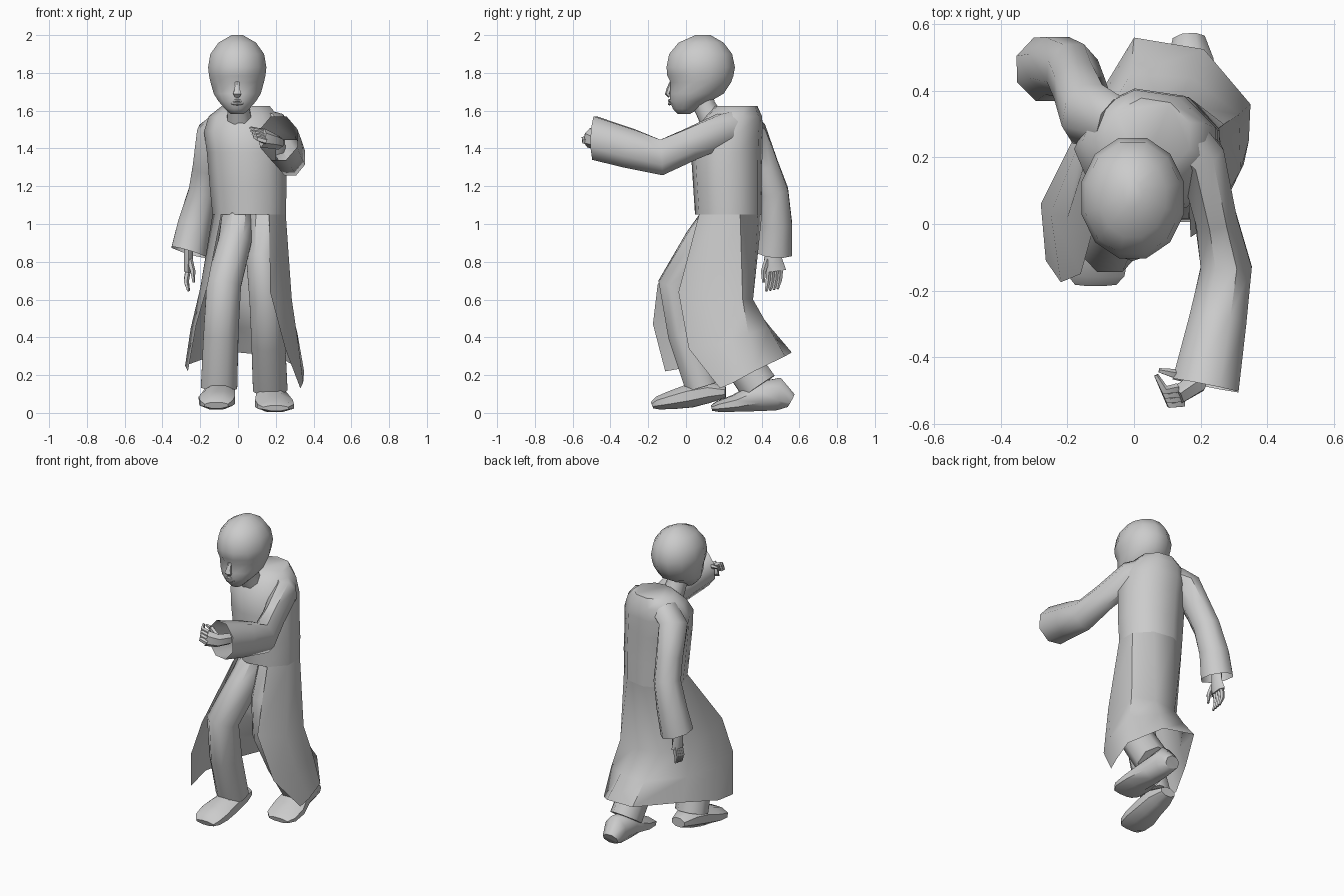
import bpy, bmesh
from math import sin, cos, pi, radians
from mathutils import Vector


def make(name, rows, closed=True, caps=(True, True), angle=50):
    """Skin a list of vertex rows into one mesh."""
    bm = bmesh.new()
    vs = [[bm.verts.new(p) for p in r] for r in rows]
    n = len(rows[0])
    for a, b in zip(vs, vs[1:]):
        for i in range(n if closed else n - 1):
            j = (i + 1) % n
            bm.faces.new((a[i], a[j], b[j], b[i]))
    if closed and caps[0]:
        bm.faces.new(vs[0][::-1])
    if closed and caps[1]:
        bm.faces.new(vs[-1])
    bmesh.ops.recalc_face_normals(bm, faces=bm.faces)
    me = bpy.data.meshes.new(name)
    bm.to_mesh(me)
    bm.free()
    ob = bpy.data.objects.new(name, me)
    bpy.context.collection.objects.link(ob)
    bpy.ops.object.select_all(action='DESELECT')
    ob.select_set(True)
    bpy.context.view_layer.objects.active = ob
    bpy.ops.object.shade_smooth_by_angle(angle=radians(angle))
    return ob


def tube(name, pts, ref, n=8, caps=(True, True), end=None, s=1.04):
    """Elliptical tube through points (x, y, z, width radius, height radius)."""
    c = [Vector(p[:3]) for p in pts]
    rows = []
    for i, p in enumerate(pts):
        t = (c[min(i + 1, len(c) - 1)] - c[max(i - 1, 0)]).normalized()
        if end and i == len(pts) - 1:
            t = Vector(end).normalized()
        u = Vector(ref).cross(t).normalized()
        v = t.cross(u)
        rows.append([c[i] + u * p[3] * s * cos(2 * pi * (k + .5) / n) + v * p[4] * s * sin(2 * pi * (k + .5) / n)
                     for k in range(n)])
    return make(name, rows, True, caps)


def ring(cx, cy, z, rx, ry, n=12, start=15):
    ang = [radians(start + 360 * k / n) for k in range(n)]
    return [(cx + rx * cos(a), cy + ry * sin(a), z) for a in ang]


Y, Z = (0, 1, 0), (0, 0, 1)

# Head: horizontal rings (z, front y, back y, half width), eye line set back
prof = [(1.582, -.045, .02, .035), (1.61, -.07, .07, .065), (1.65, -.085, .13, .1), (1.69, -.085, .2, .125),
        (1.75, -.082, .24, .142), (1.785, -.1, .252, .15), (1.83, -.104, .26, .155), (1.9, -.09, .245, .143),
        (1.96, -.04, .2, .1), (2.0, .05, .13, .03)]
make("head", [ring(-.004, (a + b) / 2, z, w * 1.03, (b - a) / 2 * 1.03) for z, a, b, w in prof])
tube("nose", [(-.004, -.075, 1.75, .012, .012), (-.004, -.09, 1.71, .016, .014),
              (-.004, -.097, 1.69, .024, .014), (-.004, -.085, 1.675, .015, .01)], Y, 6)
for nm, z in (("upper_lip", 1.653), ("lower_lip", 1.637)):
    tube(nm, [(-.034, -.075, z, .006, .004), (-.004, -.087, z, .01, .009), (.026, -.075, z, .006, .004)], Z, 6)
tube("neck", [(0, .07, 1.7, .06, .07), (0, .1, 1.62, .06, .06), (.01, .15, 1.53, .07, .07)], Y)

# Robe body
body = [(.065, .225, 1.05, .2, .18), (.06, .22, 1.2, .21, .185), (.05, .215, 1.38, .215, .192),
        (.04, .225, 1.49, .22, .185), (.035, .25, 1.57, .19, .155), (.045, .265, 1.625, .13, .115)]
rows = [ring(*b, 9, 220) for b in body]
make("robe_body", rows, caps=(False, True))

# Robe skirt: open sheet running front-left, back, front-right, hung from the body's waist ring
waist = [rows[0][-i % 9] for i in range(8)]
knee = [(-.16, -.15, .68), (-.2, .02, .66), (-.16, .2, .62), (-.04, .33, .6),
        (.13, .355, .6), (.27, .3, .6), (.285, .1, .6), (.17, -.04, .64)]
shin = [(-.22, -.175, .47), (-.25, .03, .45), (-.17, .23, .44), (-.01, .45, .45),
        (.17, .44, .45), (.315, .33, .42), (.32, .16, .36), (.25, .015, .34)]
hem = [(-.265, -.11, .22), (-.28, .06, .25), (-.17, .28, .29), (0, .56, .32),
       (.21, .525, .3), (.35, .36, .22), (.345, .25, .16), (.33, .18, .13)]
make("robe_skirt", [waist, knee, shin, hem], closed=False)

# Sleeves, open at the cuffs
tube("forward_sleeve", [(.12, .27, 1.51, .09, .1), (.2, .2, 1.5, .075, .09), (.245, .02, 1.42, .065, .088),
                        (.277, -.13, 1.352, .08, .098), (.25, -.3, 1.4, .09, .108),
                        (.215, -.485, 1.455, .105, .12)], Z, caps=(True, False), end=(-.2, -1, .03))
tube("hanging_sleeve", [(-.06, .3, 1.54, .08, .08), (-.14, .33, 1.48, .08, .1), (-.165, .41, 1.3, .078, .085),
                        (-.185, .46, 1.17, .08, .085), (-.23, .475, 1.0, .092, .09),
                        (-.26, .465, .85, .1, .1)], Y, caps=(True, False), end=(-.3, -.1, -1))

# Trouser legs
tube("front_leg", [(.0, .2, 1.03, .09, .12), (-.02, .09, .89, .09, .11), (-.075, -.05, .68, .095, .1),
                   (-.09, .0, .42, .096, .1), (-.1, .085, .14, .1, .092)], Y)
tube("rear_leg", [(.13, .2, 1.03, .09, .12), (.13, .12, .82, .09, .11), (.15, .1, .6, .093, .1),
                  (.16, .22, .38, .093, .1), (.17, .385, .14, .095, .105)], Y)

# Shoes, heel to toe
tube("front_shoe", [(-.09, .21, .11, .05, .03), (-.095, .12, .11, .08, .06), (-.1, .02, .09, .088, .065),
                    (-.112, -.08, .067, .1, .05), (-.115, -.15, .052, .09, .036),
                    (-.115, -.18, .04, .065, .018)], Z)
tube("rear_shoe", [(.165, .555, .065, .05, .04), (.17, .49, .1, .072, .09), (.175, .38, .085, .08, .08),
                   (.19, .26, .05, .105, .047), (.2, .17, .034, .1, .03), (.2, .135, .025, .07, .015)], Z)


# Hands: palm, four fingers and a thumb each
def hand(name, palm, ref, base, mid, tip, spread, thumb):
    tube(name + "_palm", palm, ref, 6)
    for k in range(4):
        o = Vector(spread) * (k - 1.5)
        tube(f"{name}_finger_{k + 1}", [(*(Vector(p) + o), r, r) for p, r in
                                        ((base, .015), (mid, .014), (tip, .007))], ref, 5)
    tube(name + "_thumb", [(*p, r, r) for p, r in zip(thumb, (.015, .014, .007))], ref, 5)


hand("forward_hand", [(.215, -.4, 1.43, .03, .035), (.185, -.48, 1.44, .035, .04), (.13, -.515, 1.455, .03, .05)],
     Z, (.14, -.515, 1.46), (.1, -.52, 1.475), (.075, -.475, 1.485), (.006, -.014, -.016),
     [(.17, -.46, 1.46), (.12, -.45, 1.495), (.075, -.44, 1.5)])
hand("hanging_hand", [(-.26, .46, .9, .028, .035), (-.262, .46, .82, .026, .045), (-.265, .468, .75, .022, .06)],
     Y, (-.265, .47, .76), (-.275, .465, .7), (-.262, .455, .65), (0, .02, .004),
     [(-.255, .43, .81), (-.24, .41, .75), (-.235, .41, .69)])
